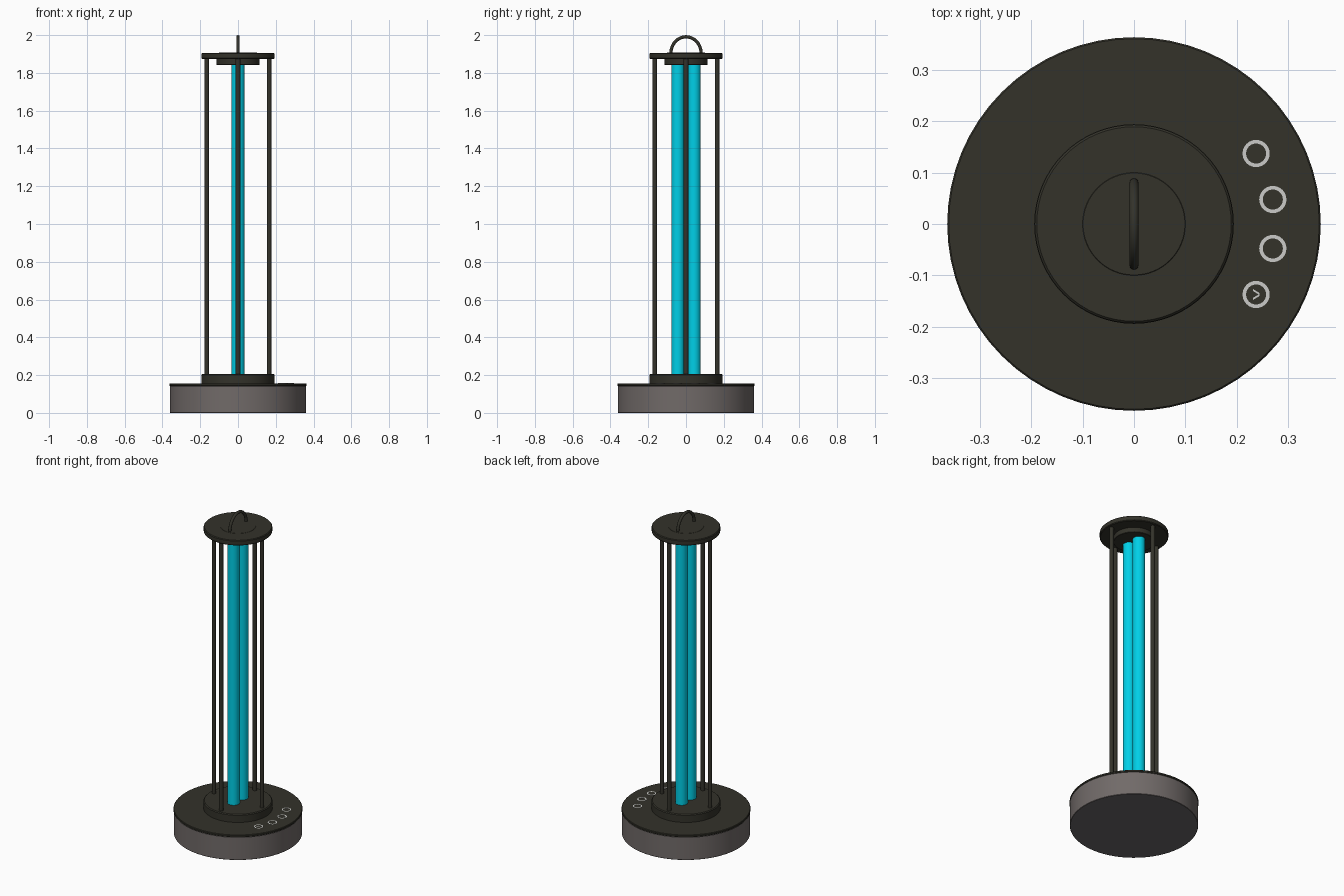
import bpy, bmesh, math
from mathutils import Vector

cube = bpy.data.objects.get("Cube")
if cube:
    bpy.data.objects.remove(cube, do_unlink=True)


def material(name, rgb):
    m = bpy.data.materials.new(name)
    m.use_nodes = True
    m.diffuse_color = (*rgb, 1)
    m.node_tree.nodes["Principled BSDF"].inputs["Base Color"].default_value = (*rgb, 1)
    return m


DARK = material("dark olive metal", (0.033, 0.032, 0.023))
GREY = material("warm grey shell", (0.165, 0.145, 0.14))
FOOT = material("neutral grey underside", (0.138, 0.133, 0.138))
CYAN = material("cyan tube glass", (0.0, 0.64, 0.82))
LIGHT = material("pale grey marking", (0.6, 0.6, 0.58))


def lathe(name, profile, mat, center=(0, 0), sides=64, closed=False):
    """Revolve (radius, z) points around a vertical axis."""
    bm = bmesh.new()
    verts = [bm.verts.new((r, 0, z)) for r, z in profile]
    pairs = list(zip(verts, verts[1:]))
    if closed:
        pairs.append((verts[-1], verts[0]))
    edges = [bm.edges.new(p) for p in pairs]
    bmesh.ops.spin(bm, geom=verts + edges, cent=(0, 0, 0), axis=(0, 0, 1),
                   angle=math.tau, steps=sides, use_duplicate=False)
    bmesh.ops.remove_doubles(bm, verts=bm.verts, dist=1e-5)
    bmesh.ops.recalc_face_normals(bm, faces=bm.faces)
    return finish(name, bm, mat, (*center, 0))


def finish(name, bm, mat, location=(0, 0, 0)):
    mesh = bpy.data.meshes.new(name)
    bm.to_mesh(mesh)
    bm.free()
    mesh.materials.append(mat)
    ob = bpy.data.objects.new(name, mesh)
    ob.location = location
    bpy.context.collection.objects.link(ob)
    bpy.ops.object.select_all(action="DESELECT")
    ob.select_set(True)
    bpy.context.view_layer.objects.active = ob
    bpy.ops.object.shade_smooth_by_angle(angle=math.radians(35))
    return ob


def disc(name, radius, z0, z1, mat, bevel=0.002, **kw):
    return lathe(name, [(0, z0), (radius - bevel, z0), (radius, z0 + bevel),
                        (radius, z1 - bevel), (radius - bevel, z1), (0, z1)], mat, **kw)


# Round base with a neutral underside and a dark lid
shell = disc("base_shell", 0.361, 0, 0.143, GREY)
shell.data.materials.append(FOOT)
for face in shell.data.polygons:
    if face.normal.z < -0.9:
        face.material_index = 1
disc("base_lid", 0.363, 0.142, 0.156, DARK, bevel=0.003)
disc("pedestal", 0.194, 0.15, 0.205, DARK, bevel=0.005)

# Top cap with the tube holder below and a thin centre plate
disc("top_cap", 0.193, 1.874, 1.906, DARK, bevel=0.004)
disc("tube_holder", 0.115, 1.843, 1.878, DARK)
disc("cap_centre", 0.1, 1.902, 1.907, DARK, bevel=0.001)

# Four guard rods and two lamp tubes
for i, side in enumerate(("left", "back", "right", "front")):
    a = i * math.pi / 2
    disc(f"guard_rod_{side}", 0.0125, 0.2, 1.88, DARK, bevel=0.001, sides=16,
         center=(0.165 * math.cos(a), 0.165 * math.sin(a)))
for side, y in (("front", -0.043), ("back", 0.043)):
    disc(f"lamp_tube_{side}", 0.035, 0.2, 1.85, CYAN, sides=32, center=(0, y))

# Carrying loop on the cap
curve = bpy.data.curves.new("carry_loop", "CURVE")
curve.dimensions = "3D"
curve.bevel_depth = 0.009
curve.bevel_resolution = 3
curve.use_fill_caps = True
spline = curve.splines.new("POLY")
steps = 24
spline.points.add(steps)
for i, p in enumerate(spline.points):
    a = math.pi * i / steps
    p.co = (0, 0.08 * math.cos(a), 1.904 + 0.087 * math.sin(a), 1)
curve.materials.append(DARK)
loop = bpy.data.objects.new("carry_loop", curve)
bpy.context.collection.objects.link(loop)

# Ring markings of the four buttons, along an arc on the left of the lid
for i in range(4):
    a = math.radians(-30 + 20 * i)
    spot = (0.274 * math.cos(a), 0.274 * math.sin(a))
    lathe(f"button_ring_{i + 1}", [(0.0195, 0.155), (0.0265, 0.155), (0.0265, 0.157),
                                   (0.0195, 0.157)], LIGHT, center=spot, sides=24, closed=True)

# Small chevron marking inside the front button
bm = bmesh.new()
for sign in (-1, 1):
    geom = bmesh.ops.create_cube(bm, size=1)["verts"]
    bmesh.ops.scale(bm, vec=(0.013, 0.004, 0.002), verts=geom)
    for v in geom:
        v.co = Vector((v.co.x, v.co.y + sign * (0.005 - 0.6 * v.co.x), v.co.z))
a = math.radians(-30)
finish("button_chevron", bm, LIGHT, (0.274 * math.cos(a), 0.274 * math.sin(a), 0.156))
